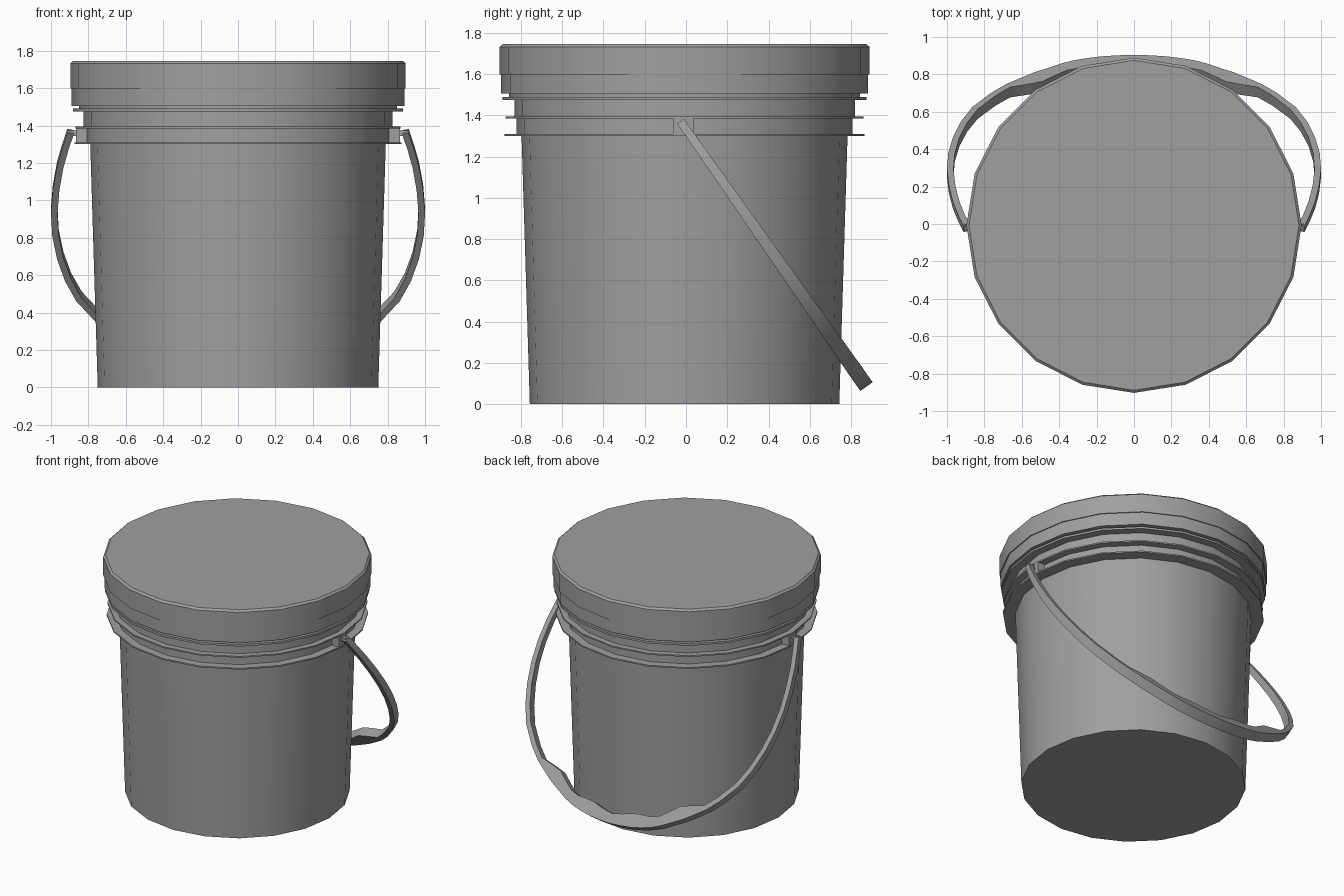
import bpy, bmesh, math
from mathutils import Vector

if "Cube" in bpy.data.objects:
    bpy.data.objects.remove(bpy.data.objects["Cube"])

SIDES = 20
CENTRE_Y = -0.007

grey = bpy.data.materials.new("grey plastic")
grey.use_nodes = True
COLOUR = (0.35, 0.35, 0.35, 1)
grey.diffuse_color = COLOUR
grey.node_tree.nodes["Principled BSDF"].inputs["Base Color"].default_value = COLOUR


def finish(name, bm, angle=30):
    bmesh.ops.recalc_face_normals(bm, faces=bm.faces)
    mesh = bpy.data.meshes.new(name)
    bm.to_mesh(mesh)
    bm.free()
    mesh.materials.append(grey)
    obj = bpy.data.objects.new(name, mesh)
    bpy.context.collection.objects.link(obj)
    bpy.ops.object.select_all(action="DESELECT")
    obj.select_set(True)
    bpy.context.view_layer.objects.active = obj
    bpy.ops.object.shade_smooth_by_angle(angle=math.radians(angle))
    return obj


def skin(bm, rings, closed=False):
    """Bridge consecutive vertex rings and cap both ends."""
    n = len(rings[0])
    for a, b in zip(rings, rings[1:]):
        for i in range(n):
            j = (i + 1) % n
            bm.faces.new((a[i], a[j], b[j], b[i]))
    bm.faces.new(rings[0])
    bm.faces.new(rings[-1])


def lathe(name, profile):
    bm = bmesh.new()
    turn = math.tau / SIDES
    skin(bm, [[bm.verts.new((r * math.cos(i * turn), CENTRE_Y + r * math.sin(i * turn), z))
               for i in range(SIDES)] for r, z in profile])
    return finish(name, bm, 25)


def box(name, centre, size):
    bm = bmesh.new()
    bmesh.ops.create_cube(bm, size=1)
    for v in bm.verts:
        v.co = Vector(centre) + Vector(a * b for a, b in zip(v.co, size))
    return finish(name, bm)


# Tapered bucket with three thin flanges around the neck
lathe("bucket_body", [
    (0.75, 0), (0.79, 1.30), (0.873, 1.30), (0.873, 1.31), (0.815, 1.31),
    (0.815, 1.385), (0.868, 1.385), (0.868, 1.395), (0.825, 1.395),
    (0.825, 1.475), (0.883, 1.475), (0.883, 1.49), (0.85, 1.49), (0.85, 1.52)])

# Lid with a stepped skirt and a small top chamfer
lathe("lid", [(0.85, 1.505), (0.889, 1.505), (0.889, 1.597), (0.896, 1.597),
              (0.896, 1.732), (0.882, 1.745)])

# Handle ears between the flanges, with pins
for side, x in (("left", 1), ("right", -1)):
    box(side + "_ear", (x * 0.83, -0.012, 1.348), (0.07, 0.095, 0.078))
    box(side + "_pin", (x * 0.885, -0.015, 1.358), (0.05, 0.03, 0.03))

# Handle: outer edge as (distance from pivot, x), swung down behind the bucket
PIVOT = Vector((0, -0.015, 1.355))
ALONG = Vector((0, 0.574, -0.819))
NORMAL = Vector((0, 0.819, 0.574))
outer = [(-0.02, 0.912), (0.08, 0.94), (0.2, 0.968), (0.35, 0.99), (0.5, 1.0),
         (0.65, 0.993), (0.8, 0.967), (0.94, 0.925), (1.07, 0.865), (1.2, 0.765),
         (1.28, 0.685), (1.335, 0.61), (1.385, 0.54), (1.43, 0.46), (1.47, 0.39),
         (1.5, 0.32), (1.52, 0.25), (1.535, 0.18), (1.545, 0.09), (1.55, 0)]
path = outer + [(s, -x) for s, x in reversed(outer[:-1])]


def thickness(x, s):
    """Thin strap, thickening to a wavy finger grip."""
    blend = max(0, min(1, (0.68 - abs(x)) / 0.12)) if s > 1 else 0
    return 0.035 + blend * (0.048 - 0.014 * math.cos(math.tau * x / 0.38))


bm = bmesh.new()
rings = []
for i, (s, x) in enumerate(path):
    (s0, x0), (s1, x1) = path[max(i - 1, 0)], path[min(i + 1, len(path) - 1)]
    tangent = Vector((x1 - x0, 0, 0)) + ALONG * (s1 - s0)
    inward = tangent.cross(NORMAL).normalized()
    edge = PIVOT + Vector((x, 0, 0)) + ALONG * s
    if inward.dot(PIVOT + ALONG * 0.6 - edge) < 0:
        inward.negate()
    inner = edge + inward * thickness(x, s)
    half = NORMAL * (0.02 + 0.0165 * max(s, 0) / 1.55)
    rings.append([bm.verts.new(p) for p in (edge - half, edge + half, inner + half, inner - half)])
skin(bm, rings)
finish("handle", bm)
